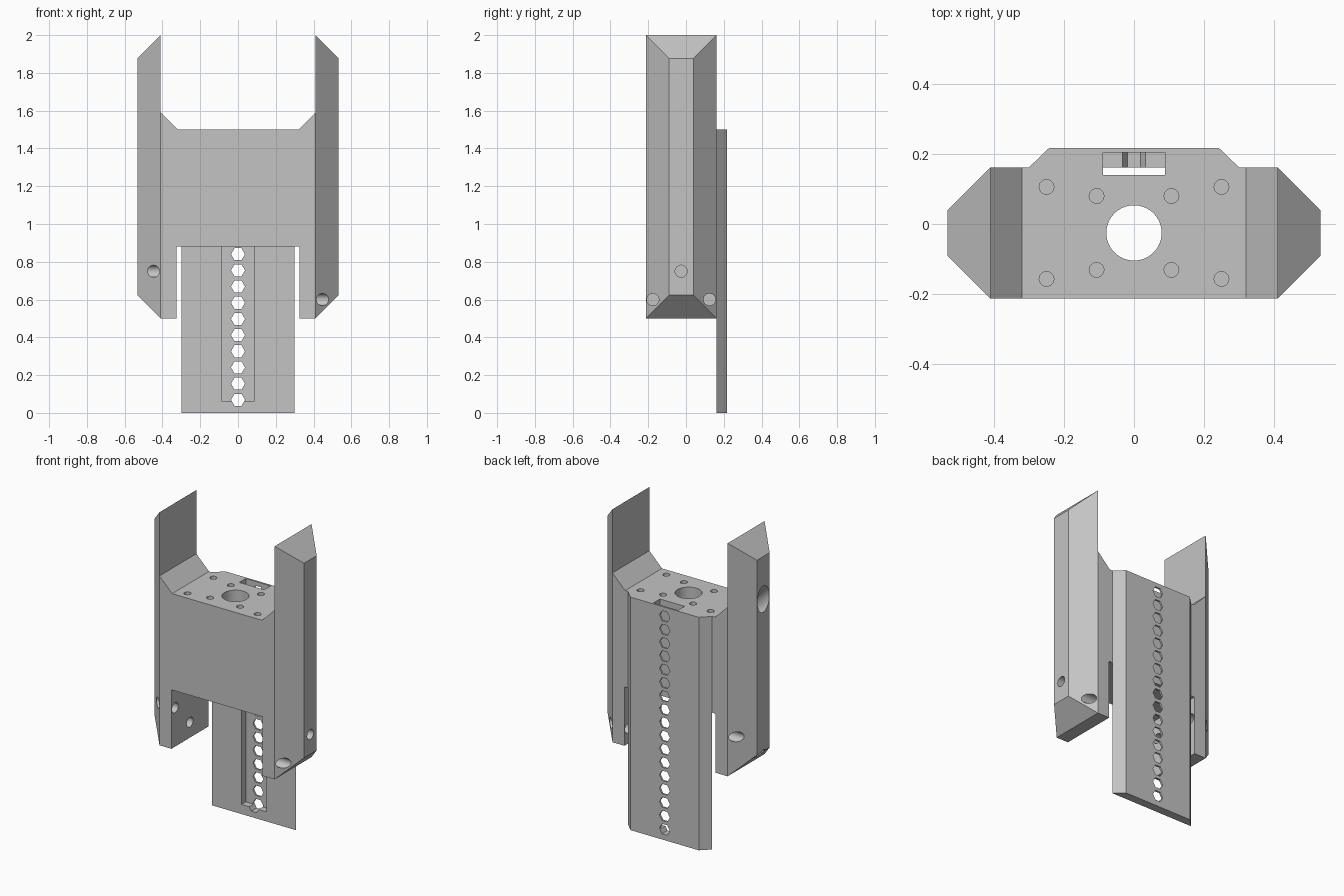
import bpy, bmesh, math
from mathutils import Matrix, Vector

if "Cube" in bpy.data.objects:
    bpy.data.objects.remove(bpy.data.objects["Cube"], do_unlink=True)

grey = bpy.data.materials.new("matte_grey")
grey.use_nodes = True
colour = (0.55, 0.55, 0.55, 1)
grey.diffuse_color = colour
grey.node_tree.nodes["Principled BSDF"].inputs["Base Color"].default_value = colour

FRONT, BACK, REAR = -0.213, 0.162, 0.217
MID = (FRONT + BACK) / 2


def make(name, bm):
    bmesh.ops.recalc_face_normals(bm, faces=bm.faces)
    mesh = bpy.data.meshes.new(name)
    bm.to_mesh(mesh)
    bm.free()
    mesh.materials.append(grey)
    ob = bpy.data.objects.new(name, mesh)
    bpy.context.collection.objects.link(ob)
    return ob


def loft(name, start, end):
    """Solid between two matching outlines."""
    bm = bmesh.new()
    a = [bm.verts.new(p) for p in start]
    b = [bm.verts.new(p) for p in end]
    bm.faces.new(a)
    bm.faces.new(b[::-1])
    for i in range(len(a)):
        j = (i + 1) % len(a)
        bm.faces.new((a[i], a[j], b[j], b[i]))
    return make(name, bm)


def rods(name, ends, radius, sides=40):
    """Cylinders between pairs of end points."""
    bm = bmesh.new()
    for p, q in ends:
        p, q = Vector(p), Vector(q)
        turn = (q - p).to_track_quat('Z', 'Y').to_matrix().to_4x4()
        bmesh.ops.create_cone(bm, cap_ends=True, segments=sides, radius1=radius,
                              radius2=radius, depth=(q - p).length,
                              matrix=Matrix.Translation((p + q) / 2) @ turn)
    return make(name, bm)


def combine(target, tool, operation):
    tool.hide_render = True
    mod = target.modifiers.new(operation, 'BOOLEAN')
    mod.operation = operation
    mod.solver = 'EXACT'
    mod.object = tool
    bpy.context.view_layer.objects.active = target
    bpy.ops.object.modifier_apply(modifier=mod.name)
    bpy.data.objects.remove(tool, do_unlink=True)


# Main block: half profile mirrored, with slot between the legs
half = [(0.32, 1.5), (0.41, 1.59), (0.41, 0.5), (0.325, 0.5), (0.325, 0.88)]
profile = half + [(-x, z) for x, z in reversed(half)]
bracket = loft("bracket_body", [(x, FRONT, z) for x, z in profile],
               [(x, BACK, z) for x, z in profile])

# Side pillars: chamfered all round towards the outside
def rect(x, inset):
    y0, y1, z0, z1 = FRONT + inset, BACK - inset, 0.5 + inset, 2 - inset
    return [(x, y0, z0), (x, y1, z0), (x, y1, z1), (x, y0, z1)]

for side in (-1, 1):
    pillar = loft("side_pillar", rect(side * 0.41, 0), rect(side * 0.533, 0.123))
    combine(bracket, pillar, 'UNION')

# Rear mounting plate with chamfered long edges
outline = [(-0.3, BACK), (0.3, BACK), (0.243, REAR), (-0.243, REAR)]
plate = loft("rear_plate", [(x, y, 0) for x, y in outline],
             [(x, y, 1.5) for x, y in outline])
combine(bracket, plate, 'UNION')

# Strap pocket running down the plate
pocket_outline = [(-0.088, 0.14), (0.088, 0.14), (0.088, 0.205), (-0.088, 0.205)]
pocket = loft("pocket_cutter", [(x, y, 0.062) for x, y in pocket_outline],
              [(x, y, 1.7) for x, y in pocket_outline])
combine(bracket, pocket, 'DIFFERENCE')

# Column of hexagonal holes, corners pointing sideways
bm = bmesh.new()
for i in range(17):
    spot = Matrix.Translation((0, 0.2, 0.069 + i * 0.0857))
    bmesh.ops.create_cone(bm, cap_ends=True, segments=6, radius1=0.037, radius2=0.037,
                          depth=0.1, matrix=spot @ Matrix.Rotation(math.pi / 2, 4, 'X')
                          @ Matrix.Rotation(math.pi / 2, 4, 'Z'))
# corner direction check keeps the flats level
if max(v.co.x for v in bm.verts) < 0.035:
    for v in bm.verts:
        row = round((v.co.z - 0.069) / 0.0857) * 0.0857 + 0.069
        v.co.x, v.co.z = v.co.z - row, v.co.x + row
combine(bracket, make("hex_cutter", bm), 'DIFFERENCE')

# Central bore and the sloping channel leading into it
bore = rods("bore_cutter", [((0, MID, 0.7), (0, MID, 1.7))], 0.079, 64)
combine(bracket, bore, 'DIFFERENCE')
channel = rods("channel_cutter", [((-0.73, MID, 1.8), (-0.03, MID, 1.1))], 0.06)
combine(bracket, channel, 'DIFFERENCE')

# Blind screw holes in the top
spots = [(0.25, 0.106), (0.107, 0.08), (0.107, -0.131), (0.25, -0.157)]
screws = [((s * x, y, 1.35), (s * x, y, 1.6)) for x, y in spots for s in (-1, 1)]
combine(bracket, rods("top_screw_cutter", screws, 0.021, 24), 'DIFFERENCE')

# Crosswise holes through the legs, staggered between the two sides
cross = []
for side, outer_z, mid_z in ((1, 0.6, 0.75), (-1, 0.75, 0.6)):
    for y, z in ((MID - 0.15, outer_z), (MID, mid_z), (MID + 0.15, outer_z)):
        cross.append(((side * 0.28, y, z), (side * 0.6, y, z)))
combine(bracket, rods("leg_hole_cutter", cross, 0.032, 32), 'DIFFERENCE')

# Smooth hole walls, keep the block edges crisp
bpy.ops.object.select_all(action='DESELECT')
bracket.select_set(True)
bpy.context.view_layer.objects.active = bracket
bpy.ops.object.shade_smooth_by_angle(angle=math.radians(25))
